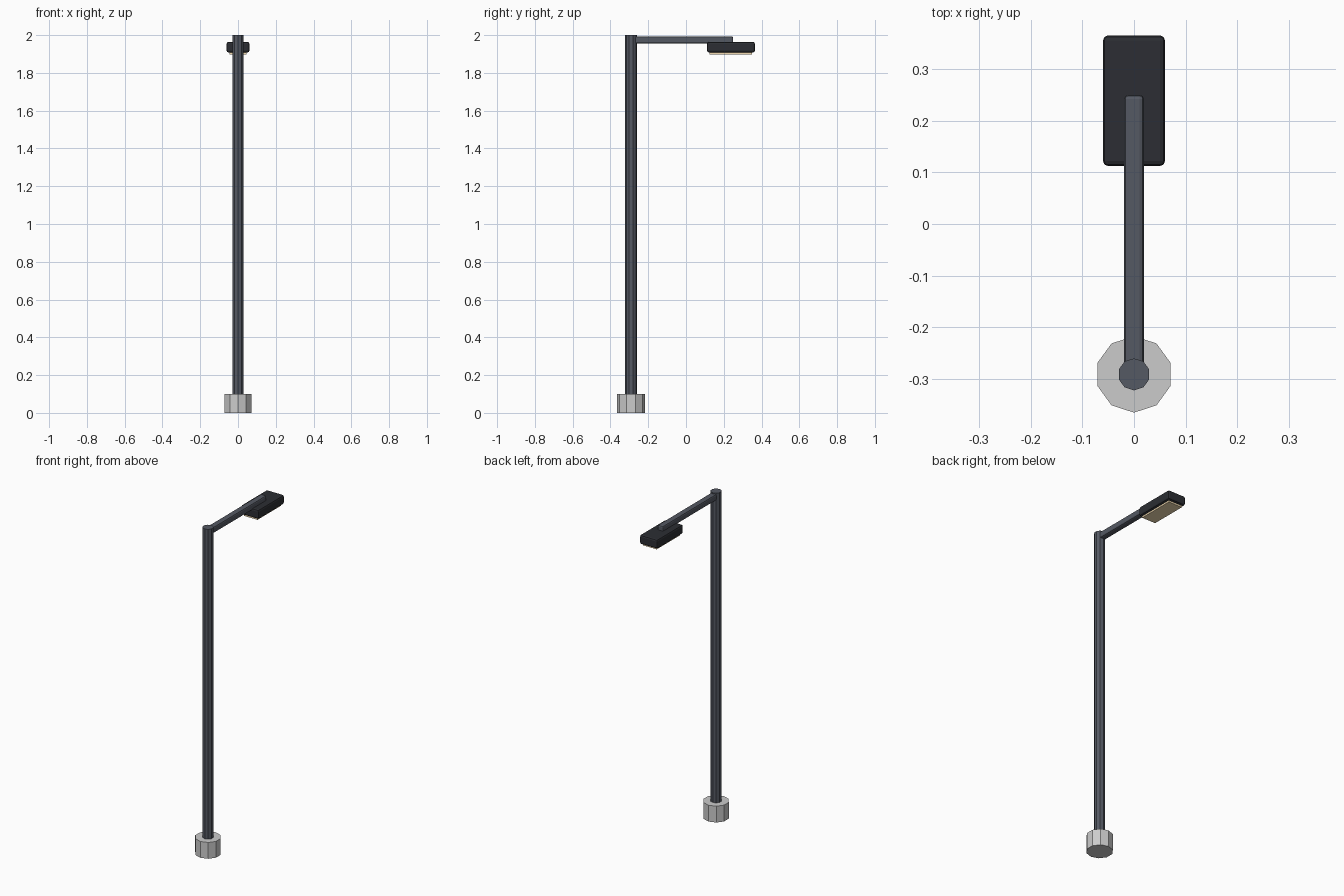
import bpy

if "Cube" in bpy.data.objects:
    bpy.data.objects.remove(bpy.data.objects["Cube"])

POLE_Y = -0.291


def material(name, rgb):
    mat = bpy.data.materials.new(name)
    mat.diffuse_color = (*rgb, 1)
    mat.use_nodes = True
    mat.node_tree.nodes["Principled BSDF"].inputs["Base Color"].default_value = mat.diffuse_color
    return mat


def prism(name, radius, z0, z1, mat=None):
    bpy.ops.mesh.primitive_cylinder_add(vertices=10, radius=radius, depth=z1 - z0,
                                        location=(0, POLE_Y, (z0 + z1) / 2))
    obj = bpy.context.object
    obj.name = name
    if mat:
        obj.data.materials.append(mat)
    return obj


def box(name, width, y0, y1, z0, z1, mat, bevel=0):
    bpy.ops.mesh.primitive_cube_add(size=1, location=(0, (y0 + y1) / 2, (z0 + z1) / 2))
    obj = bpy.context.object
    obj.name = name
    obj.scale = (width, y1 - y0, z1 - z0)
    bpy.ops.object.transform_apply(location=False, rotation=False, scale=True)
    obj.data.materials.append(mat)
    if bevel:
        mod = obj.modifiers.new("soft_edges", 'BEVEL')
        mod.width = bevel
        mod.segments = 2
    return obj


steel = material("steel", (0.09, 0.10, 0.125))
dark = material("dark_housing", (0.025, 0.027, 0.033))
warm = material("warm_lens", (0.9, 0.72, 0.45))

# Footing and pole
prism("base", 0.074, 0, 0.10)
prism("pole", 0.031, 0.10, 2.0, steel)

# Horizontal arm reaching back over the lamp head
box("arm", 0.038, POLE_Y, 0.25, 1.955, 1.993, steel, 0.008)

# Lamp head with the light panel underneath
box("lamp_head", 0.12, 0.112, 0.365, 1.908, 1.964, dark, 0.01)
box("light_panel", 0.092, 0.124, 0.35, 1.898, 1.912, warm)
